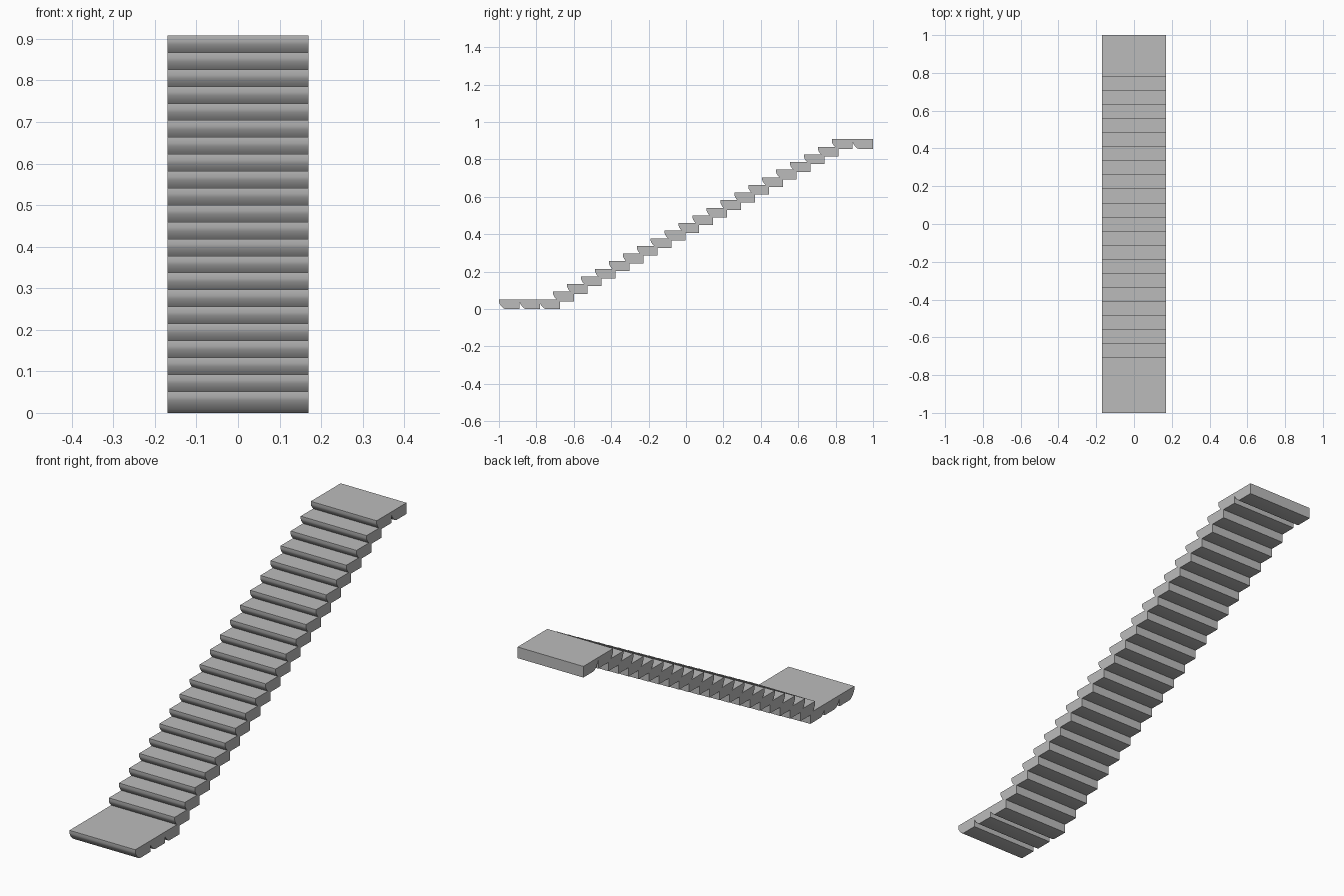
import bpy, bmesh

cube = bpy.data.objects.get("Cube")
if cube:
    bpy.data.objects.remove(cube, do_unlink=True)

HALF_W = 0.17      # half the stair width
DEPTH = 0.11       # tread depth
THICK = 0.052      # step thickness
PITCH = 0.0745     # run between rising steps
LEVELS = 22
RISE = (0.908 - THICK) / (LEVELS - 1)

grey = bpy.data.materials.new("step grey")
grey.use_nodes = True
colour = (0.5, 0.5, 0.5, 1)
grey.diffuse_color = colour
grey.node_tree.nodes["Principled BSDF"].inputs["Base Color"].default_value = colour

# Side profile (y, z): flat tread, square back, rounded nose tucking under
PROFILE = [(0, THICK), (0, 0.038), (0.003, 0.030), (0.010, 0.019),
           (0.020, 0.008), (0.026, 0.003), (0.034, 0), (DEPTH, 0), (DEPTH, THICK)]


def step_mesh():
    bm = bmesh.new()
    face = bm.faces.new([bm.verts.new((-HALF_W, y, z)) for y, z in PROFILE])
    out = bmesh.ops.extrude_face_region(bm, geom=[face])
    moved = [v for v in out["geom"] if isinstance(v, bmesh.types.BMVert)]
    bmesh.ops.translate(bm, verts=moved, vec=(2 * HALF_W, 0, 0))
    bmesh.ops.recalc_face_normals(bm, faces=bm.faces)
    # Smooth the rounded nose, keep every other edge crisp
    for f in bm.faces:
        f.smooth = True
    for e in bm.edges:
        e.smooth = e.calc_face_angle(0) < 0.75
    mesh = bpy.data.meshes.new("step")
    bm.to_mesh(mesh)
    bm.free()
    mesh.materials.append(grey)
    return mesh


mesh = step_mesh()


def add_step(name, y, level):
    ob = bpy.data.objects.new(name, mesh)
    ob.location = (0, y, level * RISE)
    bpy.context.collection.objects.link(ob)


# Lower landing
for i, y in enumerate((-1.0, -0.89, -0.784)):
    add_step(f"lower_landing_step_{i + 1}", y, 0)

# Rising flight
for i in range(1, LEVELS - 1):
    add_step(f"flight_step_{i}", -0.71 + (i - 1) * PITCH, i)

# Upper landing
for i, y in enumerate((0.78, 0.89)):
    add_step(f"upper_landing_step_{i + 1}", y, LEVELS - 1)
